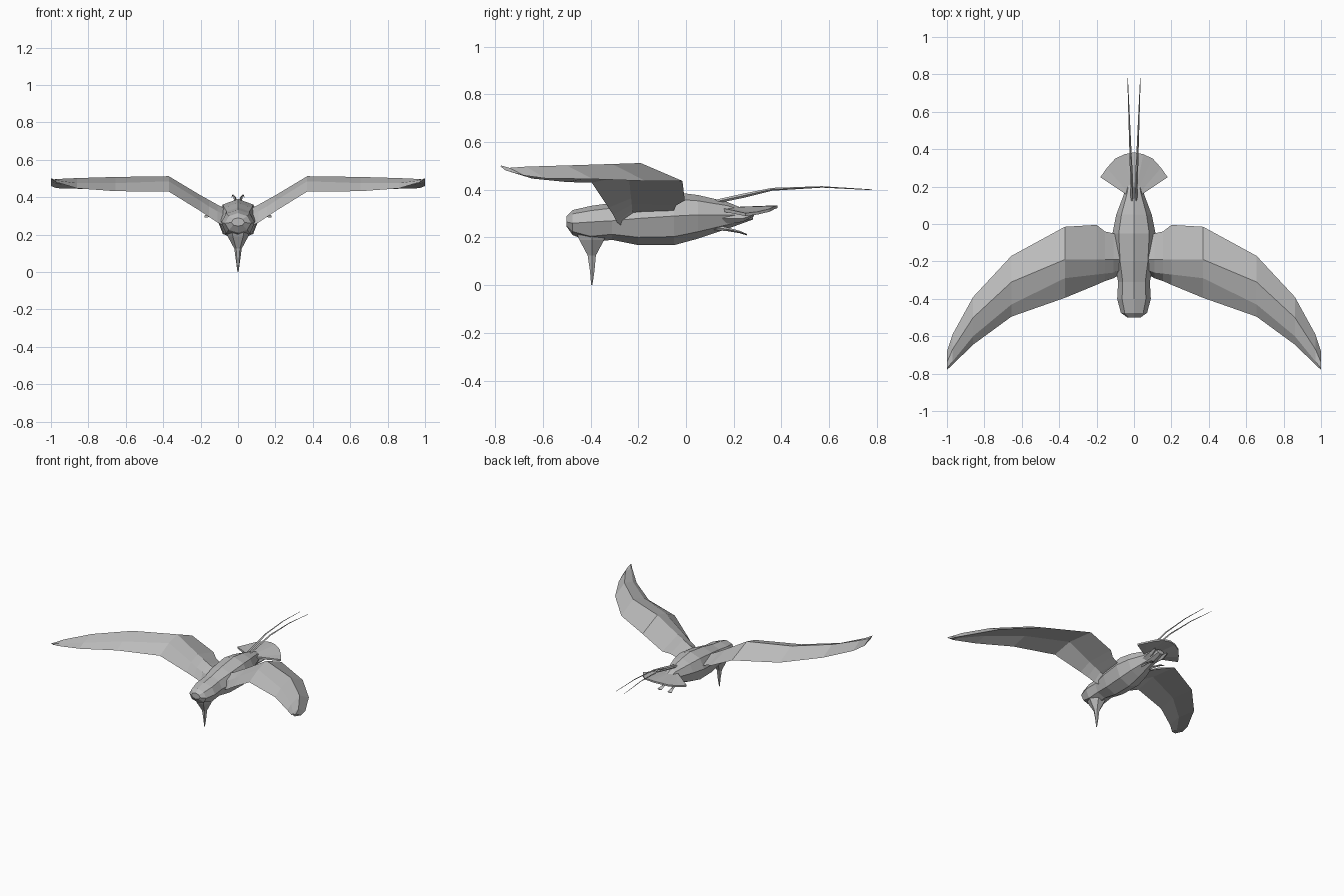
import bpy, bmesh, math
from mathutils import Vector

if "Cube" in bpy.data.objects:
    bpy.data.objects.remove(bpy.data.objects["Cube"])

grey = bpy.data.materials.new("plumage grey")
grey.diffuse_color = (0.5, 0.5, 0.5, 1)
grey.use_nodes = True
grey.node_tree.nodes["Principled BSDF"].inputs["Base Color"].default_value = grey.diffuse_color


def finish(name, bm, mirror):
    bmesh.ops.recalc_face_normals(bm, faces=bm.faces)
    me = bpy.data.meshes.new(name)
    bm.to_mesh(me)
    bm.free()
    me.materials.append(grey)
    ob = bpy.data.objects.new(name, me)
    bpy.context.collection.objects.link(ob)
    if mirror:
        ob.modifiers.new("mirror", 'MIRROR').use_mirror_merge = False
    return ob


def loft(name, rings, mirror=False):
    """Skin a list of equal-sized rings and cap both ends."""
    bm = bmesh.new()
    vs = [[bm.verts.new(p) for p in r] for r in rings]
    n = len(vs[0])
    for a, b in zip(vs, vs[1:]):
        for i in range(n):
            j = (i + 1) % n
            bm.faces.new((a[i], a[j], b[j], b[i]))
    bm.faces.new(vs[0])
    bm.faces.new(vs[-1])
    return finish(name, bm, mirror)


def tube(name, pts, mirror=True):
    """Square feather or leg along y; points are x, y, z, half width, half height."""
    return loft(name, [[(x + w * a, y, z + h * b)
                        for a, b in ((1, 0), (0, 1), (-1, 0), (0, -1))]
                       for x, y, z, w, h in pts], mirror)


# Body and head: y, bottom z, widest z, top z, half width
body = [(-.50, .245, .265, .29, .035), (-.475, .21, .26, .315, .07),
        (-.40, .18, .265, .332, .09), (-.31, .19, .27, .345, .085),
        (-.20, .168, .28, .37, .105), (-.05, .168, .29, .39, .115),
        (.05, .195, .295, .378, .095), (.17, .235, .295, .35, .05),
        (.28, .275, .29, .305, .03)]
rings = []
for y, zb, zm, zt, w in body:
    ring = []
    for k in range(8):
        a = k * math.pi / 4
        s = math.sin(a)
        ring.append((w * math.cos(a), y, zm + s * ((zt - zm) if s > 0 else (zm - zb))))
    rings.append(ring)
loft("body", rings)

# Beak pointing straight down: z, centre y, half width, half depth
beak = [(.235, -.395, .07, .08), (.19, -.395, .055, .06), (.125, -.395, .02, .02),
        (.06, -.393, .011, .011), (0, -.395, .003, .003)]
loft("beak", [[(w * math.cos(k * math.pi / 3), y + d * math.sin(k * math.pi / 3), z)
               for k in range(6)] for z, y, w, d in beak])

# Wings: x, then (y, z) of leading edge, front ridge, crest and trailing edge
wing = [(.04, -.25, .23, -.235, .29, -.19, .325, -.05, .29),
        (.11, -.29, .265, -.26, .325, -.19, .36, -.05, .315),
        (.155, -.305, .295, -.265, .35, -.19, .385, -.04, .335),
        (.20, -.325, .325, -.27, .38, -.19, .41, -.005, .355),
        (.37, -.395, .43, -.29, .485, -.19, .512, -.015, .437),
        (.655, -.495, .432, -.43, .475, -.31, .508, -.17, .437),
        (.86, -.645, .447, -.60, .475, -.50, .502, -.39, .445),
        (.97, -.752, .48, -.735, .49, -.67, .497, -.59, .448),
        (1.0, -.78, .50, -.772, .501, -.74, .492, -.68, .46)]
rings = []
for x, y0, z0, y1, z1, y2, z2, y3, z3 in wing:
    # hollow underside follows the crest, a little lower
    under = (x, (y1 + y2) / 2, (z0 + z3) / 2 * .6 + z2 * .4 - .004)
    rings.append([(x, y0, z0), (x, y1, z1), (x, y2, z2), (x, y3, z3), under])
loft("wings", rings, True)

# Fan tail: thin arched plate
bm = bmesh.new()
fan = [(0, .13, .325), (-.06, .17, .32), (-.18, .25, .302), (-.145, .30, .308),
       (-.10, .35, .32), (-.05, .373, .332), (0, .383, .335)]
fan += [(-x, y, z) for x, y, z in fan[-2:0:-1]]
top = [bm.verts.new(p) for p in fan]
low = [bm.verts.new((x, y, z - .012)) for x, y, z in fan]
n = len(fan)
for ring in (top, low):
    for i in range(1, n - 1):
        bm.faces.new((ring[0], ring[i], ring[i + 1]))
for i in range(n):
    j = (i + 1) % n
    bm.faces.new((top[i], top[j], low[j], low[i]))
finish("tail_fan", bm, False)

# Long tail streamers
tube("tail_streamers", [(.010, .10, .345, .006, .008), (.013, .24, .375, .008, .009),
                        (.018, .36, .402, .006, .006), (.026, .57, .412, .004, .003),
                        (.034, .78, .400, .0015, .0015)])

# Tail underside feathers and trailing feet
tube("undertail_feathers", [(.025, .14, .28, .025, .03), (.045, .24, .28, .02, .014),
                            (.05, .285, .295, .008, .006)])
tube("feet", [(.03, .10, .245, .008, .012), (.035, .17, .235, .007, .008),
              (.038, .225, .223, .012, .005), (.042, .255, .212, .018, .003)])
